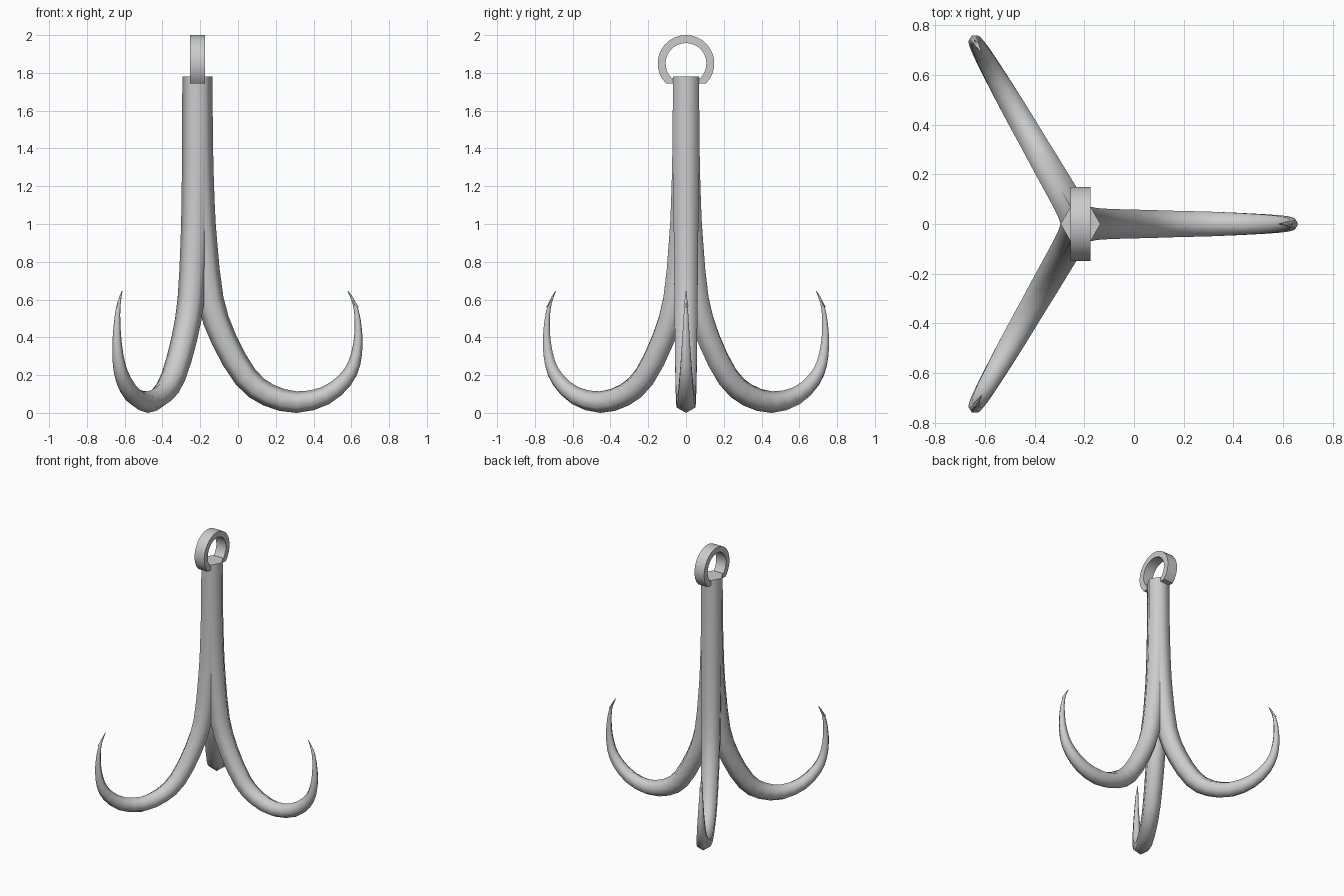
import bpy, bmesh, math
from mathutils import Vector, Matrix

if "Cube" in bpy.data.objects:
    bpy.data.objects.remove(bpy.data.objects["Cube"])

AXIS = Vector((-0.215, 0, 0))

# hook centre line: distance from shank axis, height, radius
PATH = [(0, 1.78, .08), (.004, 1.4, .079), (.015, 1.1, .077), (.031, .9, .074),
        (.068, .6, .071), (.14, .39, .068), (.255, .19, .065), (.375, .095, .061),
        (.525, .057, .057), (.675, .09, .049), (.78, .172, .041), (.83, .26, .033),
        (.85, .365, .025), (.851, .45, .019), (.845, .52, .014), (.829, .585, .009),
        (.797, .645, .002)]


def refine(pts, n):
    """Catmull-Rom subdivision of the path."""
    p = [Vector(q) for q in pts]
    out = []
    for i in range(len(p) - 1):
        a, b, c, d = p[max(i - 1, 0)], p[i], p[i + 1], p[min(i + 2, len(p) - 1)]
        for k in range(n):
            t = k / n
            out.append(.5 * (2 * b + (c - a) * t + (2 * a - 5 * b + 4 * c - d) * t * t
                             + (3 * b - a - 3 * c + d) * t ** 3))
    return out + [p[-1]]


def bridge(bm, r0, r1):
    n = len(r0)
    for k in range(n):
        bm.faces.new((r0[k], r0[(k + 1) % n], r1[(k + 1) % n], r1[k]))


def finish(name, bm, matrix, angle):
    bmesh.ops.recalc_face_normals(bm, faces=bm.faces[:])
    bm.transform(matrix)
    me = bpy.data.meshes.new(name)
    bm.to_mesh(me)
    bm.free()
    ob = bpy.data.objects.new(name, me)
    bpy.context.collection.objects.link(ob)
    bpy.ops.object.select_all(action='DESELECT')
    ob.select_set(True)
    bpy.context.view_layer.objects.active = ob
    bpy.ops.object.shade_smooth_by_angle(angle=math.radians(angle))


def hook(name, matrix):
    bm = bmesh.new()
    pts = refine(PATH, 2)
    rings = []
    for i, p in enumerate(pts):
        a, b = pts[max(i - 1, 0)], pts[min(i + 1, len(pts) - 1)]
        tan = Vector((b.x - a.x, 0, b.y - a.y)).normalized()
        if i == 0:
            tan = Vector((0, 0, -1))
        side = Vector((0, 1, 0))
        nrm = side.cross(tan)
        c = Vector((p.x, 0, p.y))
        rings.append([bm.verts.new(c + p.z * (nrm * math.cos(k * math.pi / 3)
                                              + side * math.sin(k * math.pi / 3)))
                      for k in range(6)])
    for r0, r1 in zip(rings, rings[1:]):
        bridge(bm, r0, r1)
    bm.faces.new(rings[0])
    bm.faces.new(rings[-1])
    finish(name, bm, matrix, 62)


def barb(name, matrix):
    # small swept-back point on the outside of the tip
    bm = bmesh.new()
    apex = bm.verts.new((.806, 0, .635))
    base = [bm.verts.new(v) for v in ((.856, 0, .558), (.835, .013, .566),
                                      (.824, 0, .575), (.835, -.013, .566))]
    for k in range(4):
        bm.faces.new((base[k], base[(k + 1) % 4], apex))
    bm.faces.new(base)
    finish(name, bm, matrix, 30)


# three hooks whose shanks merge into one shaft
for i in range(3):
    m = Matrix.Translation(AXIS) @ Matrix.Rotation(i * math.tau / 3, 4, 'Z')
    hook(f"hook_{i + 1}", m)
    barb(f"barb_{i + 1}", m)

# eye ring, flattened where it sits in the shaft
bm = bmesh.new()
rings = []
SEG = 22
for k in range(SEG + 1):
    a = math.radians(-45 + 270 * k / SEG)
    rings.append([bm.verts.new((x, r * math.cos(a), 1.85 + r * math.sin(a)))
                  for x, r in ((-.04, .108), (.04, .108), (.04, .15), (-.04, .15))])
for k in range(len(rings)):
    bridge(bm, rings[k], rings[(k + 1) % len(rings)])
finish("eye_ring", bm, Matrix.Translation(AXIS), 40)
